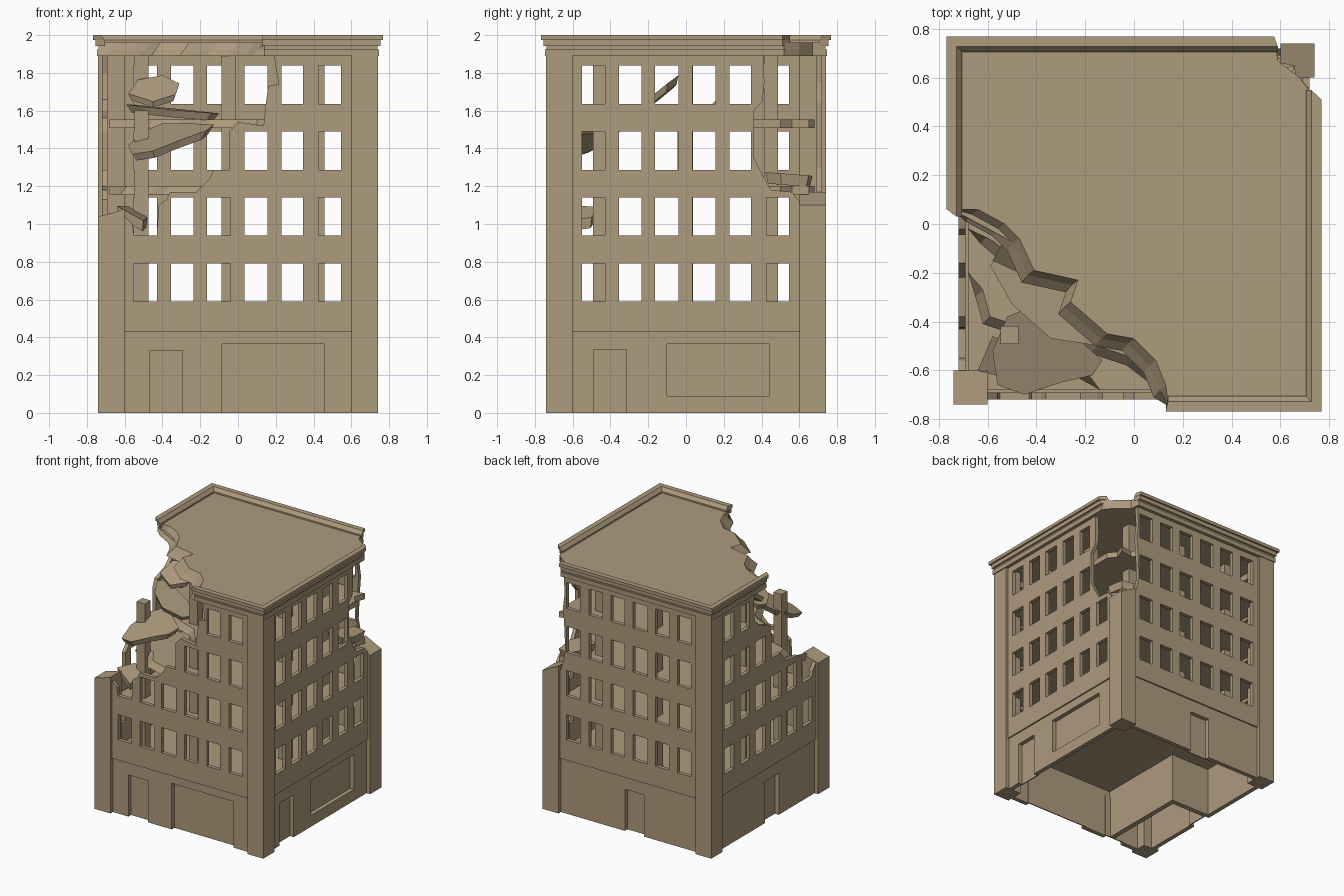
import bpy, bmesh
from mathutils import Vector
from mathutils.geometry import tessellate_polygon

if "Cube" in bpy.data.objects:
    bpy.data.objects.remove(bpy.data.objects["Cube"])

mat = bpy.data.materials.new("tan_stone")
mat.diffuse_color = (0.42, 0.325, 0.205, 1)
mat.use_nodes = True
mat.node_tree.nodes["Principled BSDF"].inputs["Base Color"].default_value = mat.diffuse_color

# placement of (u, v, w) for each wall direction: u along, v up, w outward
SIDES = {
    "front": lambda u, v, w: (u, -w, v),
    "back": lambda u, v, w: (u, w, v),
    "left": lambda u, v, w: (-w, u, v),
    "right": lambda u, v, w: (w, u, v),
}
FLAT = lambda u, v, w: (u, v, w)


def prism(name, loops, place, a, b, loops_b=None):
    """Outline with holes, extruded from w=a to w=b (optionally lofted to loops_b)."""
    bm = bmesh.new()
    other = loops_b or loops
    tris = tessellate_polygon([[Vector((u, v, 0)) for u, v in lp] for lp in loops])
    va = [bm.verts.new(place(u, v, a)) for lp in loops for u, v in lp]
    vb = [bm.verts.new(place(u, v, b)) for lp in other for u, v in lp]
    for t in tris:
        if len(set(t)) == 3:
            bm.faces.new([va[i] for i in t])
            bm.faces.new([vb[i] for i in reversed(t)])
    start = 0
    for lp in loops:
        n = len(lp)
        for i in range(n):
            p, q = start + i, start + (i + 1) % n
            bm.faces.new((va[p], va[q], vb[q], vb[p]))
        start += n
    bmesh.ops.recalc_face_normals(bm, faces=bm.faces[:])
    me = bpy.data.meshes.new(name)
    bm.to_mesh(me)
    bm.free()
    me.materials.append(mat)
    ob = bpy.data.objects.new(name, me)
    bpy.context.collection.objects.link(ob)
    return ob


def rect(u0, u1, v0, v1):
    return [(u0, v0), (u1, v0), (u1, v1), (u0, v1)]


def box(name, x0, x1, y0, y1, z0, z1):
    return prism(name, [rect(x0, x1, y0, y1)], FLAT, z0, z1)


COLS = [(-.55, -.43), (-.355, -.235), (-.165, -.04), (.035, .155), (.23, .345), (.425, .545)]
ROWS = [(.59, .79), (.94, 1.14), (1.285, 1.49), (1.635, 1.84)]

# upper walls: broken top profile (left to right) and range of whole windows per row
TOPS = {
    "front": ([(-.6, 1.04), (-.56, 1.0), (-.55, .94), (-.43, .94), (-.42, 1.1), (-.38, 1.13),
               (-.36, 1.17), (-.22, 1.17), (-.15, 1.24), (-.13, 1.285), (-.045, 1.285),
               (-.045, 1.49), (0, 1.54), (.135, 1.52), (.145, 1.62), (.16, 1.73),
               (.215, 1.74), (.19, 1.89), (.6, 1.89)],
              [(0, 6), (1, 6), (3, 6), (4, 6)]),
    "left": ([(-.6, 1.04), (-.56, .99), (-.55, .94), (-.43, .94), (-.425, 1.13), (-.38, 1.18),
              (-.22, 1.2), (-.16, 1.285), (-.045, 1.285), (-.045, 1.49), (-.02, 1.56),
              (.1, 1.6), (.165, 1.66), (.18, 1.8), (.16, 1.89), (.6, 1.89)],
             [(0, 6), (1, 6), (3, 6), (4, 6)]),
    "right": ([(-.6, 1.89), (.41, 1.89), (.415, 1.75), (.405, 1.65), (.36, 1.6), (.36, 1.35),
               (.40, 1.27), (.45, 1.18), (.56, 1.17), (.6, 1.12)],
              [(0, 6), (0, 6), (0, 5), (0, 5)]),
    "back": ([(-.6, 1.89), (.57, 1.89), (.56, 1.75), (.575, 1.64), (.565, 1.5), (.555, 1.3),
              (.575, 1.2), (.6, 1.12)],
             [(0, 6), (0, 6), (0, 6), (0, 6)]),
}
for side, (top, spans) in TOPS.items():
    outline = [(.6, .43), (-.6, .43)] + top
    holes = [rect(*COLS[c], *ROWS[r]) for r, (c0, c1) in enumerate(spans) for c in range(c0, c1)]
    prism(side + "_upper_wall", [outline] + holes, SIDES[side], .69, .72)

# ground floor walls with recessed doors and shop openings
DOORS = {
    "front": [(-.465, -.295, .33), (-.085, .455, .365)],
    "right": [(-.49, -.315, .335)],
    "back": [(-.13, .04, .33)],
    "left": [(-.15, .02, .33)],
}
for side, doors in DOORS.items():
    outline = [(-.6, .43), (-.6, 0)]
    for u0, u1, h in doors:
        outline += [(u0, 0), (u0, h), (u1, h), (u1, 0)]
        prism(side + "_door_panel", [rect(u0 - .01, u1 + .01, 0, h + .01)], SIDES[side], .668, .676)
    outline += [(.6, 0), (.6, .43)]
    holes = [rect(-.1, .44, .09, .365)] if side == "right" else []
    prism(side + "_ground_wall", [outline] + holes, SIDES[side], .675, .709)
prism("shop_window_panel", [rect(-.11, .45, .08, .375)], SIDES["right"], .668, .676)

# corner piers, two of them broken off
box("front_right_pier", .6, .74, -.74, -.6, 0, 1.89)
box("back_left_pier", -.74, -.6, .6, .74, 0, 1.89)
prism("front_left_pier", [[(-.74, 0), (-.6, 0), (-.6, 1.08), (-.66, 1.06), (-.74, 1.04)]],
      SIDES["front"], .6, .74)
prism("back_right_pier", [[(.6, 0), (.74, 0), (.74, 1.1), (.68, 1.13), (.6, 1.17)]],
      SIDES["back"], .6, .74)

# interior frame columns
for x in (-.51, -.05, .42):
    for y in (-.455, 0, .45):
        broken = x < -.5 and y < -.4
        box("frame_column", x - .037, x + .037, y - .037, y + .037, .43, 1.6 if broken else 1.9)

# ground floor partition room under the collapsed corner
box("partition_side", -.37, -.33, -.675, .05, 0, .4)
box("partition_back", -.675, -.37, .01, .05, 0, .4)

# floor slabs: lower two whole, upper two broken at two corners
F = .68
box("first_floor", -F, F, -F, F, .39, .43)
box("second_floor", -F, F, -F, F, .81, .85)


def floor(name, z, x0, y0, edge):
    rim = [(x0, -F), (F, -F), (F, .5), (.63, .56), (.66, .65), (.56, .63), (.5, F), (-F, F), (-F, y0)]
    low = [(x - .03, y - .03) for x, y in edge]
    prism(name, [rim + low], FLAT, z, z + .045, [rim + edge])


floor("third_floor", 1.157, -.14, -.2,
      [(-.62, -.27), (-.59, -.38), (-.44, -.43), (-.36, -.55), (-.2, -.6)])
floor("fourth_floor", 1.507, .1, -.02,
      [(-.6, -.05), (-.53, -.11), (-.45, -.26), (-.3, -.32), (-.15, -.5), (0, -.55)])

# roof slab with jagged, sloping broken edge
S = .747
EDGE = [(-.64, .06), (-.53, 0), (-.47, -.06), (-.41, -.19), (-.23, -.23), (-.26, -.32),
        (-.11, -.45), (0, -.47), (.09, -.56), (.13, -.66)]


def roof_rim(s):
    return [(.14, -s), (s, -s), (s, .52), (.68, .6), (.59, .67), (.58, s), (-s, s), (-s, .06)]


MID = [(x - .025, y - .02) for x, y in EDGE]
LOW = [(x - .05, y - .05) for x, y in EDGE]
prism("roof_band", [roof_rim(S) + LOW], FLAT, 1.89, 1.925, [roof_rim(S) + MID])
prism("roof_slab", [roof_rim(.738) + MID], FLAT, 1.925, 1.962, [roof_rim(.738) + EDGE])


# cornice steps and parapet lip, in two runs around the broken corners
def lips(name, s0, s1, i0, i1, z0, z1):
    def runs(s, i):
        return ([(.13, -s), (s, -s), (s, .51), (i, .55), (i, -i), (.14, -i)],
                [(.575, s), (-s, s), (-s, .06), (-i, .03), (-i, i), (.59, i)])
    for lo, hi in zip(runs(s0, i0), runs(s1, i1)):
        prism(name, [lo], FLAT, z0, z1, [hi])


lips("cornice_middle", .754, .754, .705, .705, 1.942, 1.974)
lips("parapet_lip", .768, .768, .705, .727, 1.974, 2.0)


# fallen slabs: outline in plan, height and tilt
def chunk(name, pts, z, a, b, t):
    cx = sum(p[0] for p in pts) / len(pts)
    cy = sum(p[1] for p in pts) / len(pts)
    low = [(cx + (x - cx) * .88, cy + (y - cy) * .88) for x, y in pts]
    prism(name, [low], lambda u, v, w: (u, v, z + a * (u - cx) + b * (v - cy) + w), 0, t, [pts])


chunk("fallen_slab_low", [(-.58, -.52), (-.52, -.38), (-.4, -.33), (-.25, -.45), (-.13, -.56),
                          (-.17, -.62), (-.3, -.65), (-.45, -.7), (-.56, -.66)], 1.42, .28, .36, .045)
chunk("fallen_slab_middle", [(-.59, -.17), (-.55, -.12), (-.4, -.19), (-.25, -.27), (-.1, -.44),
                             (-.14, -.5), (-.34, -.47), (-.5, -.33)], 1.57, -.08, .03, .04)
chunk("fallen_slab_high", [(-.58, -.15), (-.53, -.06), (-.4, -.04), (-.31, -.1), (-.33, -.17),
                           (-.45, -.21)], 1.68, .05, .8, .04)
chunk("corner_rubble", [(-.64, -.6), (-.5, -.64), (-.48, -.5), (-.58, -.46)], 1.0, -.5, .2, .06)
chunk("back_rubble", [(.48, .44), (.62, .42), (.67, .5), (.66, .65), (.56, .67), (.5, .58)],
      1.205, 0, -.08, .06)
